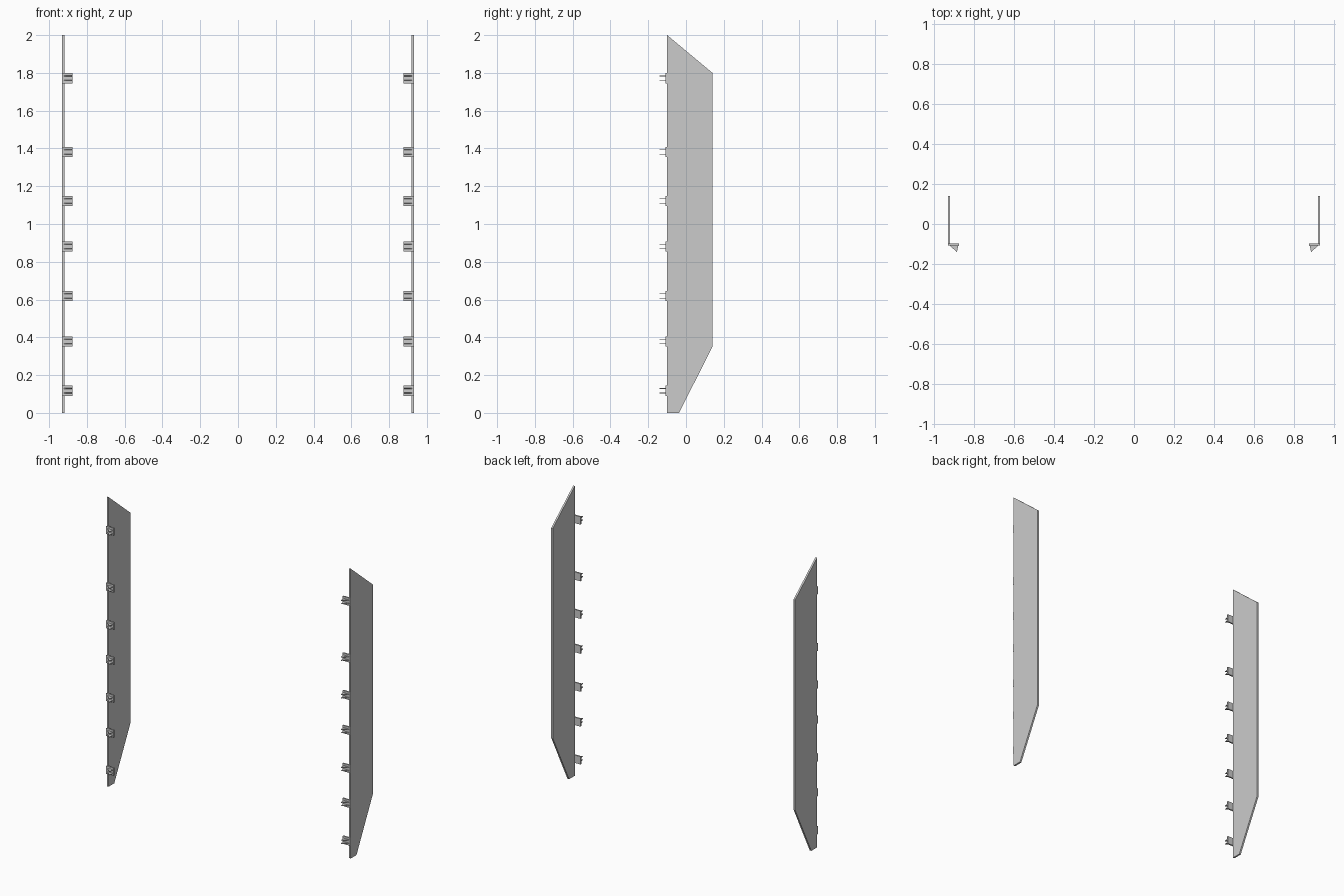
import bpy

if "Cube" in bpy.data.objects:
    bpy.data.objects.remove(bpy.data.objects["Cube"])

BRACKET_HEIGHTS = [0.117, 0.378, 0.619, 0.881, 1.122, 1.381, 1.772]


def prism(name, profile, place, start, end):
    """Extrude a closed 2D profile between two offsets; place maps (u, v, offset) to 3D."""
    n = len(profile)
    verts = [place(u, v, d) for d in (start, end) for u, v in profile]
    faces = [list(range(n))[::-1], list(range(n, 2 * n))]
    faces += [[i, (i + 1) % n, n + (i + 1) % n, n + i] for i in range(n)]
    mesh = bpy.data.meshes.new(name)
    mesh.from_pydata(verts, [], faces)
    obj = bpy.data.objects.new(name, mesh)
    bpy.context.collection.objects.link(obj)
    # Consistent outward normals
    import bmesh
    bm = bmesh.new()
    bm.from_mesh(mesh)
    bmesh.ops.recalc_face_normals(bm, faces=bm.faces)
    bm.to_mesh(mesh)
    bm.free()
    return obj


def along_x(u, v, d):
    return (d, u, v)


def build_side(side, label):
    # Tall side panel with sloped top and tapered foot
    panel = [(-0.10, 0), (-0.037, 0), (0.14, 0.35), (0.14, 1.80), (-0.10, 2.0)]
    prism(label + "_side_panel", panel, along_x, side * 0.919, side * 0.931)

    def along_z(u, v, d):
        return (side * u, v, d)

    plate = [(0.875, -0.108), (0.931, -0.108), (0.931, -0.098), (0.875, -0.098)]
    fin = [(0.878, -0.106), (0.885, -0.14), (0.924, -0.106)]
    for i, z in enumerate(BRACKET_HEIGHTS, 1):
        # Square mounting plate on the front edge
        prism(f"{label}_bracket_plate_{i}", plate, along_z, z - 0.027, z + 0.027)
        # Pair of thin triangular fins
        for dz, level in ((-0.0115, "lower"), (0.0115, "upper")):
            prism(f"{label}_{level}_fin_{i}", fin, along_z, z + dz - 0.002, z + dz + 0.002)


build_side(-1, "left")
build_side(1, "right")
